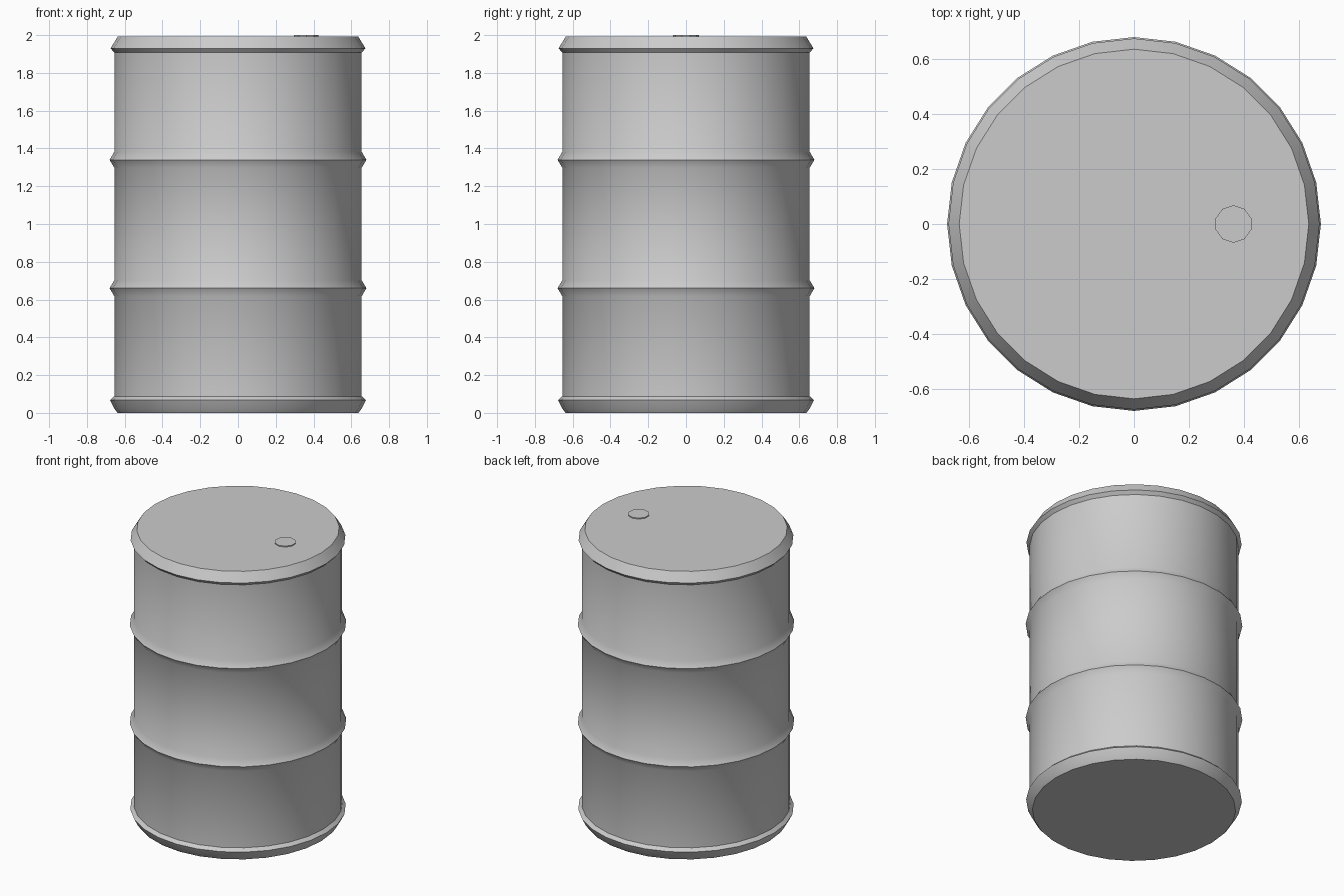
import bpy, bmesh, math

if "Cube" in bpy.data.objects:
    bpy.data.objects.remove(bpy.data.objects["Cube"])

SIDES = 28
BODY = 0.655


def lathe(name, profile, sides, centre_x=0.0, turn=0.0):
    """Spin (radius, z) points into a closed solid with flat end caps."""
    bm = bmesh.new()
    rings = []
    for r, z in profile:
        rings.append([bm.verts.new((centre_x + r * math.cos(turn + 2 * math.pi * i / sides),
                                    r * math.sin(turn + 2 * math.pi * i / sides), z))
                      for i in range(sides)])
    for low, high in zip(rings, rings[1:]):
        for i in range(sides):
            j = (i + 1) % sides
            bm.faces.new((low[i], low[j], high[j], high[i]))
    bm.faces.new(rings[0][::-1])
    bm.faces.new(rings[-1])
    mesh = bpy.data.meshes.new(name)
    bm.to_mesh(mesh)
    bm.free()
    obj = bpy.data.objects.new(name, mesh)
    bpy.context.collection.objects.link(obj)
    bpy.ops.object.select_all(action='DESELECT')
    obj.select_set(True)
    bpy.context.view_layer.objects.active = obj
    bpy.ops.object.shade_smooth_by_angle(angle=math.radians(35))
    return obj


def hoop(z):
    """Raised rolling hoop on the wall."""
    return [(BODY, z - 0.042), (0.68, z), (BODY, z + 0.042)]


# Drum: bottom chime, wall with two hoops, bevelled top rim and flat lid
profile = [(0.638, 0.0), (0.656, 0.025), (0.677, 0.068), (BODY, 0.088)]
profile += hoop(0.66) + hoop(1.34)
profile += [(BODY, 1.908), (0.675, 1.93), (0.636, 1.993)]
lathe("drum_body", profile, SIDES)

# Filler cap on the lid
lathe("filler_cap", [(0.068, 1.985), (0.068, 2.0)], 10, 0.362, math.radians(18))
